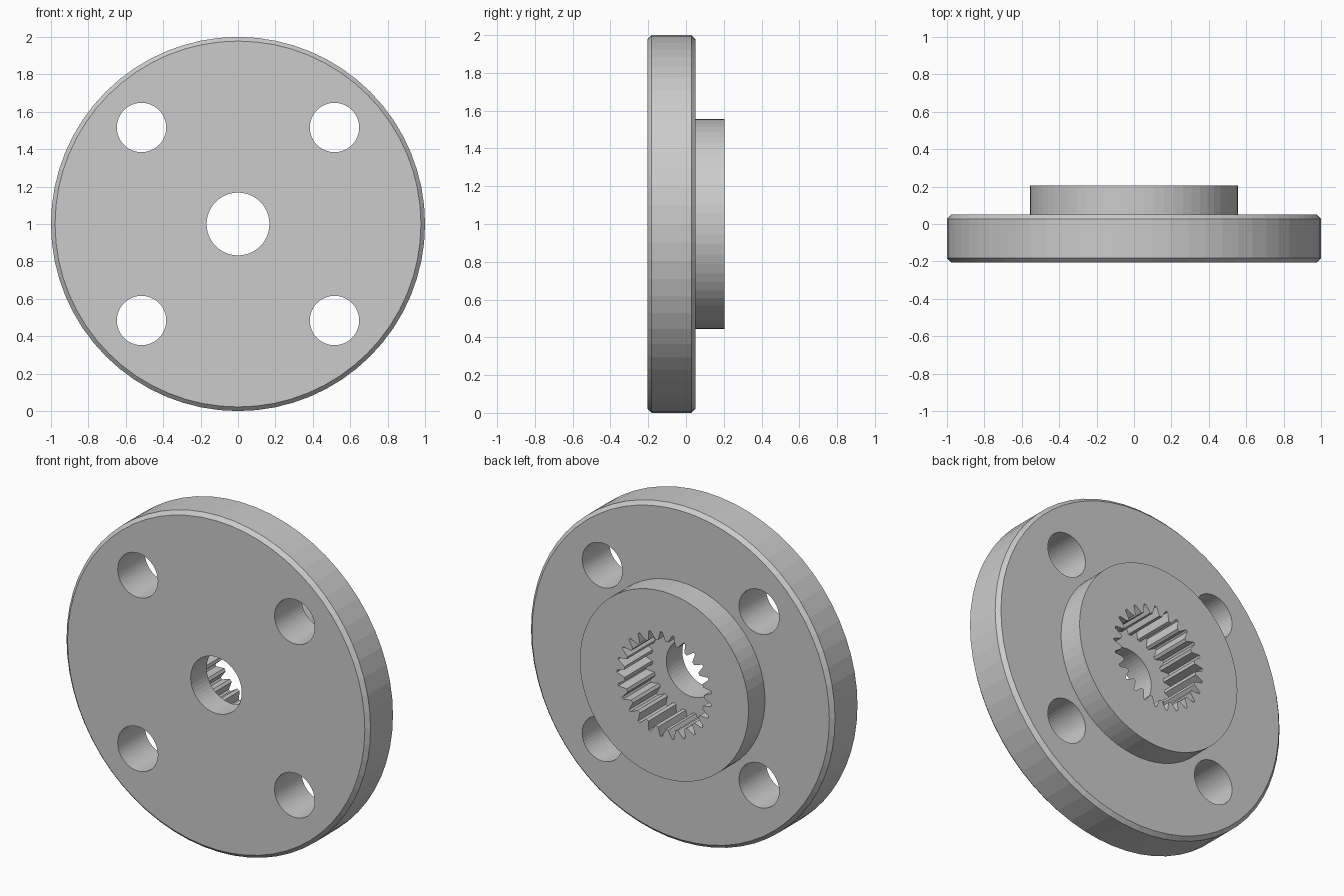
import bpy, bmesh
from math import cos, sin, pi

if "Cube" in bpy.data.objects:
    bpy.data.objects.remove(bpy.data.objects["Cube"])

grey = bpy.data.materials.new("light_grey")
grey.use_nodes = True
colour = (0.6, 0.6, 0.6, 1)
grey.diffuse_color = colour
grey.node_tree.nodes["Principled BSDF"].inputs["Base Color"].default_value = colour

CENTRE_Z = 1.0


def circle(radius, sides):
    return [(radius, 2 * pi * i / sides) for i in range(sides)]


def spline(root, tip, teeth):
    """Outline of an internally toothed socket: narrow grooves, narrow crests."""
    pitch = 2 * pi / teeth
    tooth = [(root, -0.08), (root, 0.08), (tip, 0.36), (tip, 0.64)]
    return [(r, (i + t) * pitch) for i in range(teeth) for r, t in tooth]


def loft(name, rings, x=0, z=CENTRE_Z):
    """Closed solid through polar outlines stacked along y."""
    bm = bmesh.new()
    loops = [[bm.verts.new((x + r * cos(a), y, z + r * sin(a))) for r, a in ring]
             for ring, y in rings]
    for low, high in zip(loops, loops[1:]):
        n = len(low)
        for i in range(n):
            j = (i + 1) % n
            bm.faces.new((low[i], low[j], high[j], high[i]))
    bm.faces.new(loops[0])
    bm.faces.new(loops[-1])
    bmesh.ops.recalc_face_normals(bm, faces=bm.faces)
    mesh = bpy.data.meshes.new(name)
    bm.to_mesh(mesh)
    bm.free()
    mesh.materials.append(grey)
    obj = bpy.data.objects.new(name, mesh)
    bpy.context.collection.objects.link(obj)
    return obj


def cut(body, cutter):
    cutter.hide_render = True
    mod = body.modifiers.new(cutter.name, "BOOLEAN")
    mod.operation = "DIFFERENCE"
    mod.solver = "EXACT"
    mod.object = cutter
    bpy.context.view_layer.objects.active = body
    bpy.ops.object.modifier_apply(modifier=mod.name)
    bpy.data.objects.remove(cutter)


# Chamfered disc with the raised hub on its back
FRONT, BACK, HUB_END, BEVEL = -0.205, 0.05, 0.205, 0.022
rim, face, hub = circle(1, 64), circle(1 - BEVEL, 64), circle(0.555, 64)
body = loft("flanged_hub", [(face, FRONT), (rim, FRONT + BEVEL), (rim, BACK - BEVEL),
                            (face, BACK), (hub, BACK), (hub, HUB_END)])

# Toothed socket in the hub, then the narrower shaft hole through the disc
socket = spline(0.312, 0.262, 25)
cut(body, loft("socket_cutter", [(socket, -0.055), (socket, 0.4)]))
bore = circle(0.168, 48)
cut(body, loft("bore_cutter", [(bore, -0.4), (bore, 0.1)]))

# Four bolt holes
bolt = circle(0.132, 48)
for sx in (-1, 1):
    for sz in (-1, 1):
        cut(body, loft("bolt_cutter", [(bolt, -0.4), (bolt, 0.4)],
                       0.516 * sx, CENTRE_Z + 0.516 * sz))
